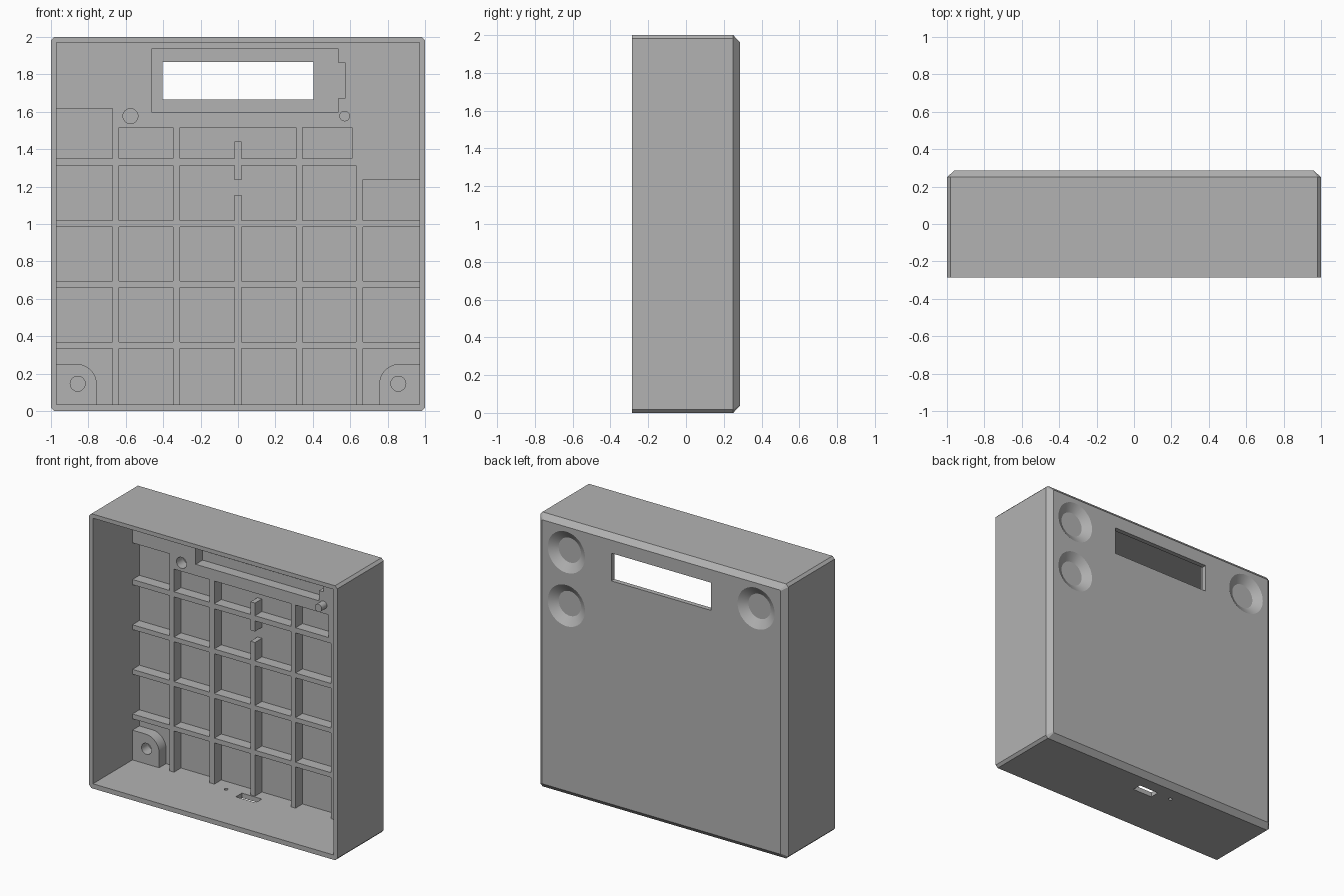
import bpy, bmesh, math
from mathutils import Matrix, Vector

if "Cube" in bpy.data.objects:
    bpy.data.objects.remove(bpy.data.objects["Cube"])

grey = bpy.data.materials.new("plain grey")
grey.use_nodes = True
grey.diffuse_color = (0.45, 0.45, 0.45, 1)
grey.node_tree.nodes["Principled BSDF"].inputs["Base Color"].default_value = (0.45, 0.45, 0.45, 1)

FRONT, PLATE, FLOOR, BACK = -0.285, 0.17, 0.25, 0.285
RIM = 0.25          # where the back chamfer starts
INNER = 0.97        # inner wall faces
MID = 1.0           # height of the case centre


def finish(name, bm):
    bmesh.ops.recalc_face_normals(bm, faces=bm.faces)
    mesh = bpy.data.meshes.new(name)
    bm.to_mesh(mesh)
    bm.free()
    mesh.materials.append(grey)
    obj = bpy.data.objects.new(name, mesh)
    bpy.context.collection.objects.link(obj)
    return obj


def box(name, x, y, z):
    bm = bmesh.new()
    bmesh.ops.create_cube(bm, size=1)
    size = Matrix.Diagonal((x[1] - x[0], y[1] - y[0], z[1] - z[0], 1))
    place = Matrix.Translation((sum(x) / 2, sum(y) / 2, sum(z) / 2))
    bm.transform(place @ size)
    return finish(name, bm)


def cone(name, x, z, y, r, axis="Y", sides=48):
    """Cone or cylinder; y gives its two ends along the axis, r their radii."""
    bm = bmesh.new()
    bmesh.ops.create_cone(bm, cap_ends=True, segments=sides, radius1=r[0],
                          radius2=r[1], depth=y[1] - y[0])
    mid = sum(y) / 2
    if axis == "Y":
        bm.transform(Matrix.Translation((x, mid, z)) @ Matrix.Rotation(-math.pi / 2, 4, "X"))
    else:
        bm.transform(Matrix.Translation((x, z, mid)))
    return finish(name, bm)


def loft(name, sections):
    """Skin a list of equal closed loops and cap both ends."""
    bm = bmesh.new()
    loops = [[bm.verts.new(p) for p in s] for s in sections]
    for a, b in zip(loops, loops[1:]):
        for i in range(len(a)):
            j = (i + 1) % len(a)
            bm.faces.new((a[i], a[j], b[j], b[i]))
    bm.faces.new(loops[0])
    bm.faces.new(loops[-1])
    return finish(name, bm)


def cut(target, cutter):
    bpy.context.view_layer.objects.active = target
    mod = target.modifiers.new("cut", "BOOLEAN")
    mod.operation = "DIFFERENCE"
    mod.solver = "EXACT"
    mod.object = cutter
    bpy.ops.object.modifier_apply(modifier=mod.name)
    bpy.data.objects.remove(cutter)


def outline(y, half, bevel):
    """Square with clipped corners."""
    h, k = half, half - bevel
    pts = [(k, h), (h, k), (h, -k), (k, -h), (-k, -h), (-h, -k), (-h, k), (-k, h)]
    return [(px, y, MID + pz) for px, pz in pts]


# Case: clipped square block with chamfered back, hollowed from the front
case = loft("case", [outline(FRONT, 1.0, 0.018), outline(RIM, 1.0, 0.018),
                     outline(BACK, 0.962, 0.005)])
cut(case, box("cavity", (-INNER, INNER), (-0.4, PLATE), (0.035, INNER + 1)))

# Grid pockets that leave ribs between them
DEEP = (0.0, FLOOR)
columns = [(-INNER, -0.67), (-0.635, -0.347), (-0.31, -0.018),
           (0.018, 0.31), (0.345, 0.632), (0.668, INNER)]
rows = [(0.035, 0.335), (0.37, 0.66), (0.695, 0.985), (1.02, 1.312), (1.35, 1.515)]
for r, z in enumerate(rows):
    for c, x in enumerate(columns):
        if r == 4 and c == 5:
            continue
        if r == 3 and c == 5:
            z = (z[0], 1.238)
        if r == 4 and c == 0:
            cut(case, box("pocket", x, DEEP, (z[0], 1.617)))
            continue
        if r == 4 and c == 4:
            x = (x[0], 0.61)
        cut(case, box("pocket", x, DEEP, z))

# Gaps in the middle rib
for z in ((1.155, 1.235), (1.442, 1.515)):
    cut(case, box("rib_gap", (-0.1, 0.1), DEEP, z))

# Display recess with side notch, and its window
cut(case, box("recess", (-0.46, 0.535), DEEP, (1.597, 1.938)))
cut(case, box("notch", (0.5, 0.572), DEEP, (1.672, 1.863)))
cut(case, box("window", (-0.403, 0.403), (0.0, 0.4), (1.665, 1.867)))

# Finger dishes on the back
for x, z in ((0.765, 1.777), (0.765, 1.388), (-0.765, 1.777)):
    cut(case, cone("dish", x, z, (0.245, 0.305), (0.09, 0.18)))

# Screw hole beside the display, connector slot and pin hole in the underside
cut(case, cone("screw_hole", -0.575, 1.577, DEEP, (0.04, 0.04)))
cut(case, box("slot", (-0.08, 0.08), (0.09, 0.16), (-0.1, 0.1)))
cut(case, cone("pin_hole", -0.2, 0.15, (-0.1, 0.1), (0.013, 0.013), "Z", 24))

# Locating peg
peg = cone("locating_peg", 0.57, 1.577, (0.11, 0.2), (0.028, 0.028))

# Screw bosses in the bottom corners, one rounded corner each
bosses = []
for side, name in ((-1, "right_screw_boss"), (1, "left_screw_boss")):
    e, top, rad = 0.755, 0.252, 0.11
    shape = [(0.98, 0.03), (0.98, top)]
    for i in range(13):
        a = math.pi / 2 * i / 12
        shape.append((e + rad - rad * math.sin(a), top - rad + rad * math.cos(a)))
    shape.append((e, 0.03))
    boss = loft(name, [[(side * x, y, z) for x, z in shape] for y in (PLATE, FLOOR + 0.01)])
    cut(boss, cone("hole", side * 0.857, 0.146, DEEP, (0.04, 0.04)))
    bosses.append(boss)

# Smooth round parts, keep edges sharp
for obj in [case, peg] + bosses:
    bpy.ops.object.select_all(action="DESELECT")
    obj.select_set(True)
    bpy.context.view_layer.objects.active = obj
    bpy.ops.object.shade_smooth_by_angle(angle=math.radians(25))
